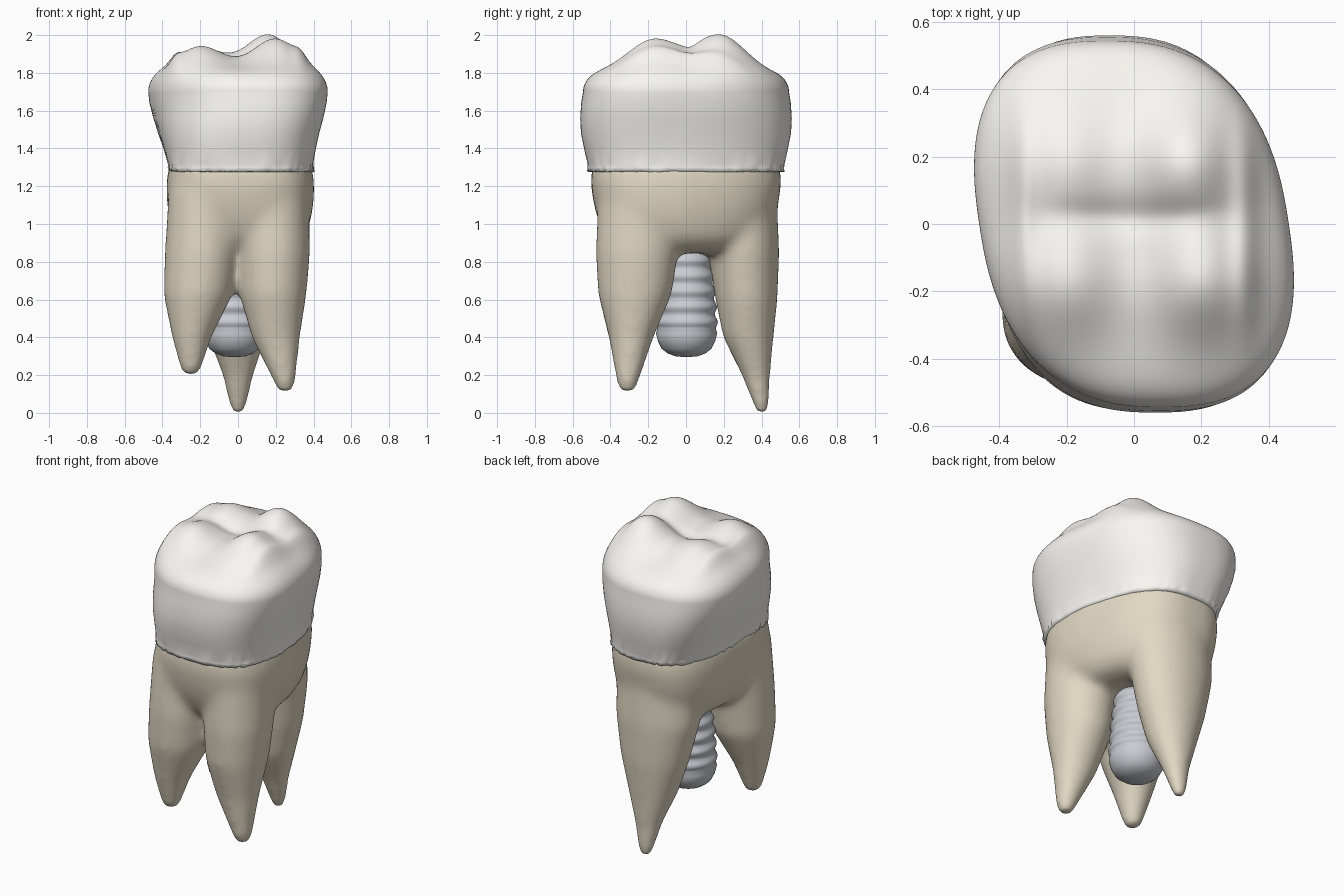
import bpy, bmesh, math, random

if "Cube" in bpy.data.objects:
    bpy.data.objects.remove(bpy.data.objects["Cube"])

random.seed(4)


def material(name, rgb):
    m = bpy.data.materials.new(name)
    m.diffuse_color = (*rgb, 1)
    m.use_nodes = True
    m.node_tree.nodes["Principled BSDF"].inputs["Base Color"].default_value = m.diffuse_color
    return m


def loft_into(bm, rings):
    """Skin closed rings of equal length (bottom to top) and cap both ends."""
    vs = [[bm.verts.new(p) for p in r] for r in rings]
    n = len(vs[0])
    for a, b in zip(vs, vs[1:]):
        for i in range(n):
            j = (i + 1) % n
            bm.faces.new((a[i], a[j], b[j], b[i]))
    bm.faces.new(vs[0][::-1])
    bm.faces.new(vs[-1])


def finish(bm, name, mat):
    bmesh.ops.recalc_face_normals(bm, faces=bm.faces)
    for f in bm.faces:
        f.smooth = True
    me = bpy.data.meshes.new(name)
    bm.to_mesh(me)
    bm.free()
    ob = bpy.data.objects.new(name, me)
    bpy.context.collection.objects.link(ob)
    me.materials.append(mat)
    return ob


def outline(n, power, front, back):
    """Unit superellipse; front and back halves each have a (shear, taper)."""
    pts = []
    for i in range(n):
        t = 2 * math.pi * i / n
        c, s = math.cos(t), math.sin(t)
        x = 0.475 * math.copysign(abs(c) ** (2 / power), c)
        y = 0.56 * math.copysign(abs(s) ** (2 / power), s)
        shear, taper = back if y > 0 else front
        pts.append((x * (1 - taper * y) - shear * y, y))
    mx = max(p[0] for p in pts)
    return [(x / mx, y / 0.56) for x, y in pts]


white = material("enamel", (0.94, 0.93, 0.89))
beige = material("dentine", (0.76, 0.69, 0.55))
steel = material("metal", (0.58, 0.60, 0.64))

# Crown: side wall rings, then a chewing surface from a height field
N = 128
UNIT = outline(N, 2.5, (0.15, 0), (0.15, 0))
BASE = outline(N, 2.85, (0.02, 0.12), (0.10, 0.28))
CUSPS = [(0.20, -0.17, 0.152), (-0.20, -0.17, 0.115),
         (0.16, 0.18, 0.175), (-0.20, 0.18, 0.105)]


def chew_height(x, y, s):
    top = 1.825
    for cx, cy, h in CUSPS:
        top += h * math.exp(-((x - cx) / 0.165) ** 2 - ((y - cy) / 0.182) ** 2)
    top -= 0.02 * math.exp(-((y - 0.02) / 0.05) ** 2 - (x / 0.28) ** 4)
    for rx in (-0.33, 0.33):        # marginal ridges
        top += 0.03 * math.exp(-((x - rx) / 0.04) ** 2 - (y / 0.33) ** 4)
    return 1.70 + (top - 1.70) * math.sqrt(max(0, 1 - s ** 7))


rings = []
for z, cx, rx, ry, rough in [(1.275, 0.015, 0.36, 0.49, 0), (1.275, 0.015, 0.385, 0.518, 0.006),
                             (1.295, 0.013, 0.387, 0.52, 0.006), (1.32, 0.01, 0.388, 0.522, 0.001),
                             (1.40, 0.005, 0.408, 0.54, 0), (1.48, 0, 0.43, 0.556, 0),
                             (1.56, 0, 0.452, 0.56, 0), (1.64, 0, 0.469, 0.555, 0),
                             (1.70, 0, 0.475, 0.545, 0)]:
    ring = []
    f = min(1, (z - 1.275) / 0.36)
    for (x0, y0), (x1, y1) in zip(BASE, UNIT):
        k = 1 + random.uniform(-1, 1) * rough * 2
        x, y = x0 + (x1 - x0) * f, y0 + (y1 - y0) * f
        ring.append((cx + x * rx * k, y * ry * k, z + random.uniform(0, rough)))
    rings.append(ring)
M = 60
for k in range(1, M):
    s = math.cos(math.pi / 2 * k / M)
    rings.append([(x * s * 0.475, y * s * 0.545,
                   chew_height(x * s * 0.475, y * s * 0.545, s)) for x, y in UNIT])
bm = bmesh.new()
loft_into(bm, rings)
finish(bm, "crown", white)

# Roots: a domed trunk and three tapering roots, fused and softened
bm = bmesh.new()
TRUNK = [(0.845, 0.20, 0.28), (0.87, 0.29, 0.36), (0.93, 0.345, 0.425), (1.02, 0.375, 0.465),
         (1.10, 0.389, 0.487), (1.20, 0.394, 0.503), (1.26, 0.388, 0.503), (1.33, 0.375, 0.49)]
loft_into(bm, [[(0.01 + x * rx, y * ry, z) for x, y in BASE] for z, rx, ry in TRUNK])
ROOTS = [
    [(0.195, -0.25, -0.31, 0.045, 0.045), (0.24, -0.25, -0.31, 0.06, 0.06),
     (0.40, -0.245, -0.30, 0.106, 0.113), (0.63, -0.211, -0.27, 0.185, 0.197),
     (0.85, -0.19, -0.26, 0.198, 0.22), (1.18, -0.18, -0.245, 0.188, 0.22)],
    [(0.112, 0.25, -0.31, 0.045, 0.045), (0.16, 0.247, -0.31, 0.06, 0.06),
     (0.40, 0.20, -0.29, 0.130, 0.120), (0.63, 0.185, -0.27, 0.179, 0.197),
     (0.85, 0.188, -0.26, 0.195, 0.22), (1.18, 0.185, -0.245, 0.19, 0.22)],
    [(-0.005, 0, 0.402, 0.035, 0.035), (0.04, 0, 0.40, 0.05, 0.046),
     (0.20, 0, 0.37, 0.085, 0.078), (0.40, -0.005, 0.33, 0.155, 0.135),
     (0.60, -0.01, 0.32, 0.215, 0.165), (0.85, -0.02, 0.305, 0.265, 0.19),
     (1.18, -0.02, 0.28, 0.27, 0.20)],
]
for root in ROOTS:
    loft_into(bm, [[(cx + rx * math.cos(a * math.pi / 24), cy + ry * math.sin(a * math.pi / 24), z)
                    for a in range(48)] for z, cx, cy, rx, ry in root])
roots = finish(bm, "roots", beige)
rm = roots.modifiers.new("fuse", 'REMESH')
rm.mode = 'VOXEL'
rm.voxel_size = 0.016
rm.use_smooth_shade = True
sm = roots.modifiers.new("soften", 'SMOOTH')
sm.factor = 0.5
sm.iterations = 45

# Implant: lathed post with rounded thread rings
profile = [(0.01, 0.295), (0.06, 0.30), (0.10, 0.315), (0.132, 0.34), (0.152, 0.38), (0.162, 0.42)]
for i in range(0, 57):
    z = 0.45 + i * 0.0082
    r = 0.166 - 0.045 * ((z - 0.45) / 0.46) ** 1.6
    profile.append((r - 0.007 * (1 - math.cos(2 * math.pi * (z - 0.48) / 0.082)), z))
bm = bmesh.new()
loft_into(bm, [[(-0.02 + r * math.cos(a * math.pi / 24), 0.003 + r * math.sin(a * math.pi / 24), z)
                for a in range(48)] for r, z in profile])
finish(bm, "implant_screw", steel)
